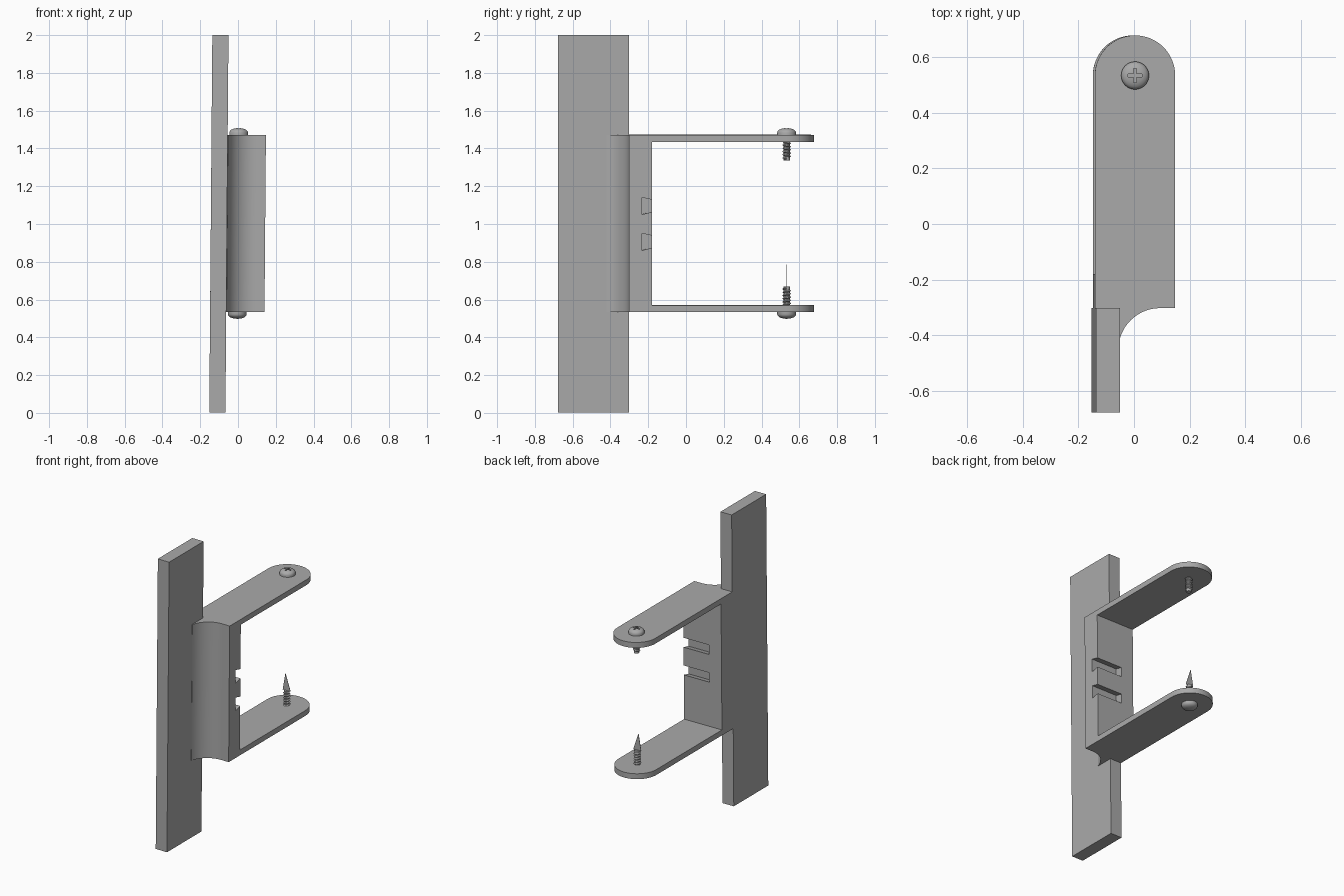
import bpy, bmesh, math
from mathutils import Vector, Matrix

TILT = 0.0081          # whole model leans slightly towards +x
ARM_R = 0.144          # half width of the bracket
OUTER, INNER = 0.469, 0.432
SCREW_Y = 0.533
PITCH, TURNS = 0.017, 8

cube = bpy.data.objects.get("Cube")
if cube:
    bpy.data.objects.remove(cube, do_unlink=True)

grey = bpy.data.materials.new("plain_grey")
grey.use_nodes = True
colour = (0.4, 0.4, 0.4, 1)
grey.diffuse_color = colour
grey.node_tree.nodes["Principled BSDF"].inputs["Base Color"].default_value = colour


def finish(bm, name, z=1.003, helper=False):
    """Turn a bmesh into a leaning object; helpers are hidden cutters."""
    bmesh.ops.recalc_face_normals(bm, faces=bm.faces)
    mesh = bpy.data.meshes.new(name)
    bm.to_mesh(mesh)
    bm.free()
    mesh.materials.append(grey)
    ob = bpy.data.objects.new(name, mesh)
    bpy.context.collection.objects.link(ob)
    ob.location = (0, 0, z)
    ob.rotation_euler = (0, TILT, 0)
    if helper:
        ob.hide_render = True
        ob.hide_set(True)
        ob.display_type = 'WIRE'
    return ob


def add_prism(bm, points, offset):
    """Extrude a closed outline of 3D points along offset."""
    face = bm.faces.new([bm.verts.new(p) for p in points])
    out = bmesh.ops.extrude_face_region(bm, geom=[face])["geom"]
    verts = [v for v in out if isinstance(v, bmesh.types.BMVert)]
    bmesh.ops.translate(bm, verts=verts, vec=Vector(offset))


def add_box(bm, lo, hi):
    a, b = Vector(lo), Vector(hi)
    m = Matrix.Translation((a + b) / 2) @ Matrix.Diagonal((*(b - a), 1))
    bmesh.ops.create_cube(bm, size=1, matrix=m)


def arc(cx, cy, r, start, end, n):
    angles = [math.radians(start + (end - start) * i / n) for i in range(n + 1)]
    return [(cx + r * math.cos(a), cy + r * math.sin(a)) for a in angles]


def cut(ob, cutter):
    mod = ob.modifiers.new("cut", 'BOOLEAN')
    mod.operation = 'DIFFERENCE'
    mod.solver = 'EXACT'
    mod.object = cutter


def smooth(ob):
    """Bake the cuts, then smooth with sharp edges kept."""
    bpy.ops.object.select_all(action='DESELECT')
    bpy.context.view_layer.objects.active = ob
    ob.select_set(True)
    for mod in list(ob.modifiers):
        bpy.ops.object.modifier_apply(modifier=mod.name)
    bpy.ops.object.shade_smooth_by_angle(angle=math.radians(30))


# Long mounting plate
bm = bmesh.new()
add_box(bm, (-ARM_R, -0.677, -0.9996), (-0.0585, -0.302, 0.9996))
finish(bm, "mounting_plate", z=1.0)

# Bracket: outline with concave fillet and round end, hollowed into a U
outline = [(-ARM_R, -0.302), (-0.0585, -0.302), (-0.0585, -0.42)]
outline += arc(0.09, -0.452, 0.15, 168, 90, 16)
outline += [(ARM_R, -0.302)]
outline += arc(0, SCREW_Y, ARM_R, 0, 180, 32)
bm = bmesh.new()
add_prism(bm, [(x, y, -OUTER) for x, y in outline], (0, 0, 2 * OUTER))
bracket = finish(bm, "u_bracket")

bm = bmesh.new()
add_box(bm, (-0.3, -0.18, -INNER), (0.3, 0.9, INNER))
cut(bracket, finish(bm, "opening_cutter", helper=True))

# Two dovetail slots in the web, open at the +x side
for i, z in enumerate((0.094, -0.096)):
    bm = bmesh.new()
    section = [(-0.232, z - 0.045), (-0.17, z - 0.03),
               (-0.17, z + 0.03), (-0.232, z + 0.045)]
    add_prism(bm, [(-0.05, y, h) for y, h in section], (0.3, 0, 0))
    cut(bracket, finish(bm, f"slot_cutter_{i}", helper=True))
smooth(bracket)


def make_screw(name, side):
    """Pan-head screw with cross recess; side is 1 on top, -1 underneath."""
    place = Matrix.Translation((0, SCREW_Y, side * OUTER)) @ Matrix.Diagonal((1, 1, side, 1))

    # Head, turned from a profile
    bm = bmesh.new()
    profile = [(0, -0.002), (0.05, -0.002), (0.05, 0.012), (0.047, 0.02),
               (0.04, 0.027), (0.028, 0.032), (0.014, 0.035), (0, 0.036)]
    verts = [bm.verts.new((r, 0, z)) for r, z in profile]
    edges = [bm.edges.new(pair) for pair in zip(verts, verts[1:])]
    bmesh.ops.spin(bm, geom=verts + edges, axis=(0, 0, 1), cent=(0, 0, 0),
                   angle=math.tau, steps=32, use_merge=False)
    bmesh.ops.remove_doubles(bm, verts=bm.verts, dist=0.0001)
    bm.transform(place)
    head = finish(bm, name + "_head")
    for i, (a, b) in enumerate(((0.025, 0.005), (0.005, 0.025))):
        bm = bmesh.new()
        add_box(bm, (-a, -b, 0.015), (a, b, 0.06))
        bm.transform(place)
        cut(head, finish(bm, f"{name}_recess_cutter_{i}", helper=True))
    smooth(head)

    # Shank core and helical thread
    bm = bmesh.new()
    length = 0.135
    bmesh.ops.create_cone(bm, cap_ends=True, segments=20, radius1=0.017, radius2=0.017,
                          depth=length, matrix=Matrix.Translation((0, 0, -length / 2)))
    tooth = [(0.0165, 0.006), (0.0235, 0), (0.0165, -0.006)]
    verts = [bm.verts.new((r, 0, z - 0.007)) for r, z in tooth]
    edges = [bm.edges.new(pair) for pair in zip(verts, verts[1:])]
    steps = 20 * (TURNS - 1)
    bmesh.ops.spin(bm, geom=verts + edges, axis=(0, 0, 1), cent=(0, 0, 0),
                   dvec=(0, 0, -PITCH / 20), angle=math.tau * (TURNS - 1), steps=steps)
    bm.transform(place)
    smooth(finish(bm, name + "_shank"))


make_screw("upper_screw", 1)
make_screw("lower_screw", -1)

# Flat pointed tip on the lower screw
bm = bmesh.new()
tip = [(-0.03, -0.335), (0.03, -0.335), (-0.01, -0.218)]
add_prism(bm, [(x, SCREW_Y - 0.001, z) for x, z in tip], (0, 0.002, 0))
finish(bm, "lower_screw_tip")
